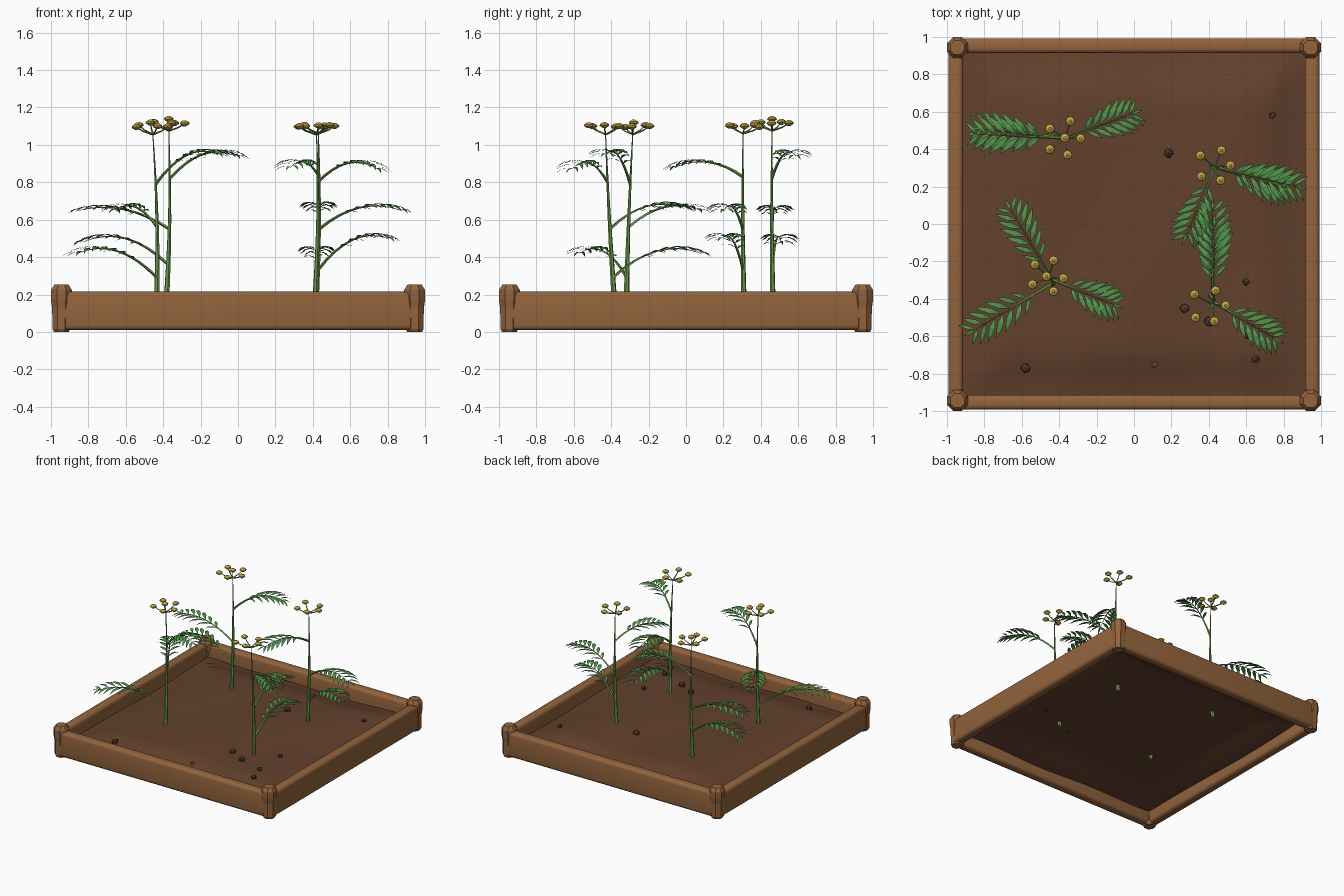
import bpy, bmesh, math, random
from mathutils import Vector as V

if "Cube" in bpy.data.objects:
    bpy.data.objects.remove(bpy.data.objects["Cube"])

random.seed(4)


def material(name, r, g, b):
    m = bpy.data.materials.new(name)
    m.diffuse_color = (r, g, b, 1)
    m.use_nodes = True
    m.node_tree.nodes["Principled BSDF"].inputs["Base Color"].default_value = m.diffuse_color
    return m


WOOD = material("warm wood", .29, .127, .046)
SOIL = material("dark soil", .125, .053, .026)
STONE = material("brown stone", .085, .042, .022)
STEM = material("stem green", .15, .34, .075)
LEAF = material("leaf green", .085, .30, .075)
GOLD = material("flower gold", .56, .40, .06)


def finish(name, bm, mats, smooth=None):
    me = bpy.data.meshes.new(name)
    bm.to_mesh(me)
    bm.free()
    ob = bpy.data.objects.new(name, me)
    bpy.context.collection.objects.link(ob)
    for m in mats:
        me.materials.append(m)
    if smooth:
        bpy.ops.object.select_all(action='DESELECT')
        ob.select_set(True)
        bpy.context.view_layer.objects.active = ob
        bpy.ops.object.shade_smooth_by_angle(angle=math.radians(smooth))
    return ob


def loft(bm, rings, mat=0):
    """Skin a list of vertex rings and cap both ends."""
    rows = [[bm.verts.new(p) for p in r] for r in rings]
    n = len(rows[0])
    faces = [bm.faces.new((a[i], a[(i + 1) % n], b[(i + 1) % n], b[i]))
             for a, b in zip(rows, rows[1:]) for i in range(n)]
    faces += [bm.faces.new(rows[0][::-1]), bm.faces.new(rows[-1])]
    for f in faces:
        f.material_index = mat


def tube(bm, pts, radii, n=5, mat=0):
    rings = []
    for i, p in enumerate(pts):
        d = (pts[min(i + 1, len(pts) - 1)] - pts[max(i - 1, 0)]).normalized()
        u = d.cross(V((.31, .95, .05))).normalized()
        w = d.cross(u)
        rings.append([p + radii[i] * (u * math.cos(t) + w * math.sin(t))
                      for t in (math.tau * k / n for k in range(n))])
    loft(bm, rings, mat)


# Rounded side boards
def board(name, x, y, sx, sy):
    bm = bmesh.new()
    bmesh.ops.create_cube(bm, size=1)
    for v in bm.verts:
        v.co = (x + v.co.x * sx, y + v.co.y * sy, .112 + v.co.z * .206)
    bmesh.ops.bevel(bm, geom=bm.edges[:], offset=.026, segments=4,
                    profile=.5, affect='EDGES')
    finish(name, bm, [WOOD], 50)


board("front_board", 0, -.953, 1.88, .08)
board("back_board", 0, .953, 1.88, .08)
board("left_board", -.953, 0, .08, 1.88)
board("right_board", .953, 0, .08, 1.88)

# Faceted corner posts, wider at the head
for sx in (-1, 1):
    for sy in (-1, 1):
        bm = bmesh.new()
        rings = []
        for z, h in ((0, .040), (.015, .047), (.13, .050), (.17, .056),
                     (.225, .056), (.253, .038)):
            c = h * .42
            pts = [(h, -c), (h, c), (c, h), (-c, h),
                   (-h, c), (-h, -c), (-c, -h), (c, -h)]
            off = 1 - .056
            rings.append([(sx * off + px, sy * off + py, z) for px, py in pts])
        loft(bm, rings)
        finish("corner_post", bm, [WOOD])


# Uneven soil sheet sinking toward the boards
def ground(x, y):
    edge = min(1, max(0, (.93 - max(abs(x), abs(y))) / .28))
    edge = edge * edge * (3 - 2 * edge)
    return (.10 + .06 * edge + .007 * math.sin(3.1 * x + 1) * math.cos(2.7 * y)
            + .006 * math.sin(7 * x - 4 * y))


bm = bmesh.new()
bmesh.ops.create_grid(bm, x_segments=28, y_segments=28, size=.93)
for v in bm.verts:
    v.co.z = ground(v.co.x, v.co.y)
finish("soil", bm, [SOIL], 60)

# Scattered stones: x, y, radius
STONES = ((.74, .58, .020), (.185, .377, .027), (.60, -.31, .021),
          (.27, -.45, .028), (.40, -.52, .030), (.61, -.595, .021),
          (.65, -.725, .023), (-.58, -.77, .028), (.11, -.75, .018))
for k, (x, y, r) in enumerate(STONES):
    bm = bmesh.new()
    bmesh.ops.create_icosphere(bm, subdivisions=1, radius=r)
    z = ground(x, y) + r * .45
    for v in bm.verts:
        s = random.uniform(.85, 1.1)
        v.co = (x + v.co.x * s, y + v.co.y * s, z + v.co.z * s * .85)
    finish("stone", bm, [WOOD if k == 8 else STONE])


def leaflet(bm, p, d, length):
    """Narrow pointed blade that arches over and droops."""
    side = d.cross(V((0, 0, 1))).normalized()
    rise = V((0, 0, 1))
    w = length * .105
    a = bm.verts.new(p)
    mid = p + d * length * .4 + rise * length * .08
    far = p + d * length * .72 + rise * length * .03
    b, c = bm.verts.new(mid + side * w), bm.verts.new(mid - side * w)
    e, f = bm.verts.new(far + side * w * .7), bm.verts.new(far - side * w * .7)
    t = bm.verts.new(p + d * length - rise * length * .12)
    for vs in ((a, b, c), (b, e, f, c), (e, t, f)):
        bm.faces.new(vs).material_index = 1


def frond(bm, base, tip, lift):
    """Arching stalk with paired leaflets."""
    ctrl = (base + tip) / 2
    ctrl.z = base.z + lift

    def at(t):
        return base * (1 - t) ** 2 + ctrl * 2 * t * (1 - t) + tip * t * t
    ts = [i / 8 for i in range(9)]
    tube(bm, [at(t) for t in ts], [.0075 * (1 - t) + .0012 for t in ts], 4)
    pairs = 7
    for k in range(pairs):
        t = .30 + .66 * k / (pairs - 1)
        d = at(min(t + .03, 1)) - at(t - .03)
        d.z *= .5
        d.normalize()
        side = d.cross(V((0, 0, 1))).normalized()
        length = .085 + .065 * math.sin(math.pi * (k + .6) / pairs)
        for s in (-1, 1):
            q = at(min(1, t + s * .012))
            leaflet(bm, q, (d * .72 + side * s * .69).normalized(), length)
    leaflet(bm, at(.97), d, .075)


def flower(bm, hub, buttons, z):
    """Stalks spreading from a hub, each with a flat faceted button."""
    for x, y in buttons:
        dist = math.hypot(x - hub.x, y - hub.y)
        top = V((x, y, z + (.018 if dist < .06 else random.uniform(-.006, .006))))
        mid = hub.lerp(top, .6) - V((0, 0, .006))
        tube(bm, [hub, mid, top], [.005, .004, .003], 4)
        rings = [[top + V((r * math.cos(t), r * math.sin(t), h))
                  for t in (math.tau * i / 8 for i in range(8))]
                 for h, r in ((-.015, .008), (-.002, .026), (.006, .024), (.017, .007))]
        loft(bm, rings, 2)


# Each plant: stem foot, stem top, fronds (start height, tip, lift), buttons
PLANTS = (
    ("back_left_plant", (-.385, .465), (-.37, .46, 1.075), 1.12,
     ((.36, (-.83, .51, .48), .22), (.55, (-.85, .48, .65), .16),
      (.82, (-.01, .59, .94), .20)),
     ((-.45, .51), (-.34, .55), (-.37, .46), (-.285, .457), (-.45, .40), (-.355, .37))),
    ("back_right_plant", (.415, .31), (.43, .305, 1.06), 1.10,
     ((.33, (.80, .19, .50), .24), (.55, (.87, .20, .65), .18),
      (.83, (.28, -.06, .88), .13)),
     ((.355, .366), (.468, .393), (.516, .313), (.463, .233), (.36, .254))),
    ("front_left_plant", (-.435, -.32), (-.455, -.285, 1.055), 1.10,
     ((.29, (-.86, -.57, .42), .22), (.56, (-.66, .08, .65), .17),
      (.79, (-.11, -.43, .95), .23)),
     ((-.53, -.217), (-.43, -.195), (-.468, -.28), (-.377, -.29), (-.43, -.36), (-.543, -.323))),
    ("front_right_plant", (.41, -.38), (.42, -.43, 1.055), 1.10,
     ((.29, (.42, .08, .42), .22), (.55, (.43, -.01, .66), .19),
      (.80, (.75, -.61, .87), .17)),
     ((.436, -.356), (.323, -.377), (.49, -.436), (.43, -.52), (.329, -.50))),
)
for name, foot, top, z, fronds, buttons in PLANTS:
    bm = bmesh.new()
    foot, top = V((*foot, .12)), V(top)
    ts = [i / 8 for i in range(9)]
    bow = V((.012, -.004, 0))

    def on_stem(t):
        return foot.lerp(top, t) + bow * math.sin(math.pi * t)
    tube(bm, [on_stem(t) for t in ts], [.0135 * (1 - t) + .0025 for t in ts], 6)
    for start, tip, lift in fronds:
        frond(bm, on_stem((start - .12) / (top.z - .12)), V(tip), lift)
    flower(bm, top, buttons, z)
    finish(name, bm, [STEM, LEAF, GOLD])
